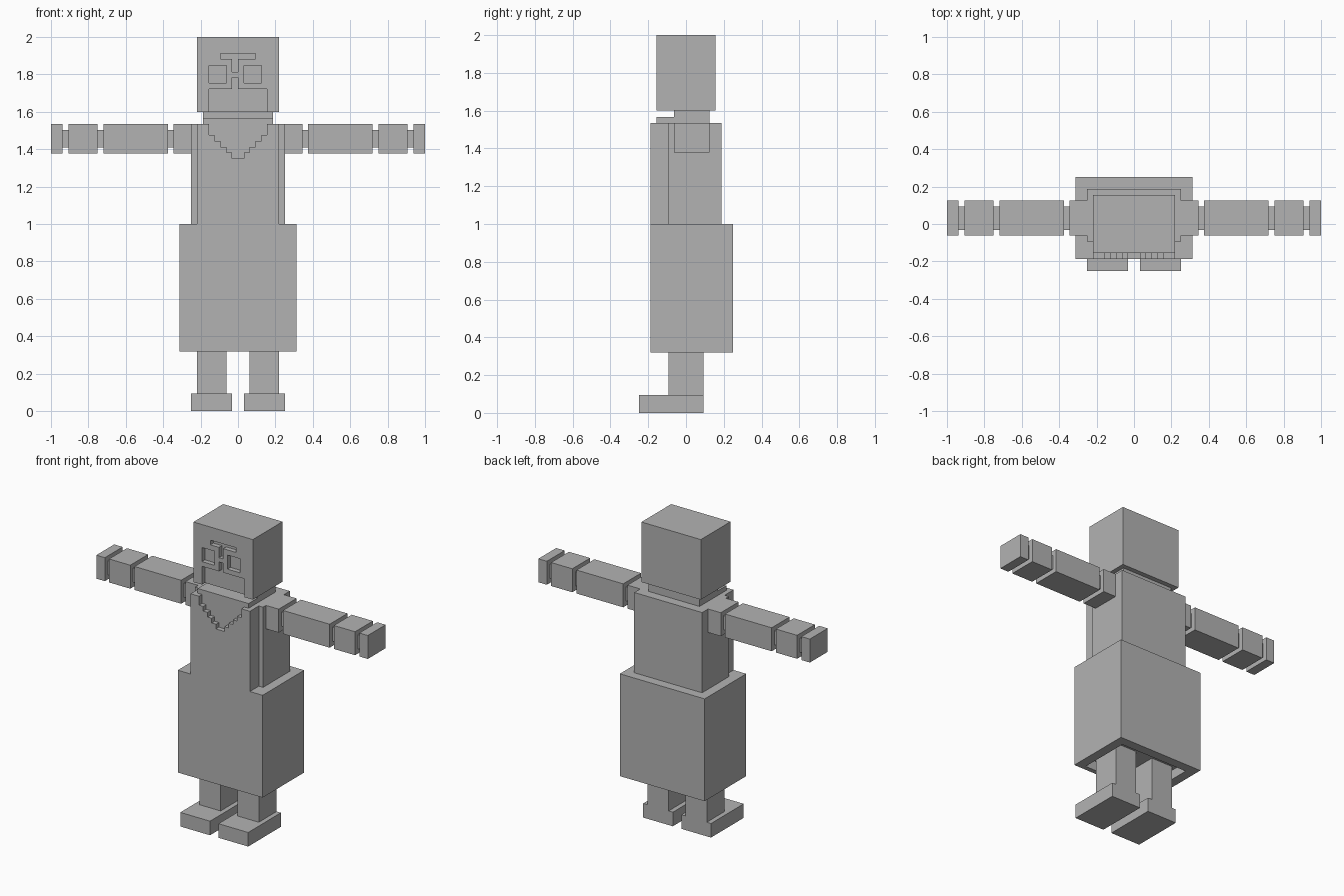
import bpy
import bmesh

if "Cube" in bpy.data.objects:
    bpy.data.objects.remove(bpy.data.objects["Cube"], do_unlink=True)

U = 1 / 32  # one block of the figure

stone = bpy.data.materials.new("plain_grey")
stone.use_nodes = True
GREY = (0.45, 0.45, 0.45, 1)
stone.diffuse_color = GREY
stone.node_tree.nodes["Principled BSDF"].inputs["Base Color"].default_value = GREY


def prism(name, outline, y0, y1):
    """Extrude an x-z outline, given in blocks, from y0 to y1."""
    bm = bmesh.new()
    face = bm.faces.new([bm.verts.new((x * U, y0 * U, z * U)) for x, z in outline])
    new = bmesh.ops.extrude_face_region(bm, geom=[face])["geom"]
    bmesh.ops.translate(bm, vec=(0, (y1 - y0) * U, 0),
                        verts=[v for v in new if isinstance(v, bmesh.types.BMVert)])
    bmesh.ops.recalc_face_normals(bm, faces=bm.faces)
    mesh = bpy.data.meshes.new(name)
    bm.to_mesh(mesh)
    bm.free()
    mesh.materials.append(stone)
    ob = bpy.data.objects.new(name, mesh)
    bpy.context.collection.objects.link(ob)
    return ob


def box(name, x, y, z):
    return prism(name, [(x[0], z[0]), (x[1], z[0]), (x[1], z[1]), (x[0], z[1])], *y)


def carve(ob, cutter):
    """Subtract the cutter, then discard it."""
    cutter.hide_render = True
    mod = ob.modifiers.new("carve", "BOOLEAN")
    mod.operation = "DIFFERENCE"
    mod.solver = "EXACT"
    mod.object = cutter
    bpy.context.view_layer.objects.active = ob
    bpy.ops.object.modifier_apply(modifier=mod.name)
    bpy.data.objects.remove(cutter, do_unlink=True)


# Head with sunken brow, eyes and beard
head = box("head", (-7, 7), (-5, 5), (51.2, 64))
FACE = (-6, -4)
carve(head, prism("brow_cut", [(-3, 61.2), (-3, 60.2), (-1, 60.2), (-1, 58), (0, 58),
                               (0, 60.2), (3, 60.2), (3, 61.2)], *FACE))
for x in (-5, 1):
    carve(head, box("eye_cut", (x, x + 3), FACE, (56.1, 59.1)))
carve(head, prism("beard_cut", [(-5, 50), (5, 50), (5, 55.1), (0, 55.1), (0, 57.1),
                                (-1, 57.1), (-1, 55.1), (-5, 55.1)], *FACE))

# Neck and collar
box("neck", (-6, 6), (-2, 4), (49, 51.2))
box("collar", (-6, 6), (-5, -2), (49.1, 50.1))

# Torso with a stepped bib sunk into the front panel
box("torso", (-8, 8), (-3, 6), (32, 49.1))
panel = box("front_panel", (-7, 7), (-6, -3), (32, 49.1))
right_steps = [(5, 50)]
for i in range(5):
    right_steps += [(5 - i, 47.2 - i), (4 - i, 47.2 - i)]
right_steps = right_steps[:-1]
left_steps = [(-x, z) for x, z in reversed(right_steps)]
carve(panel, prism("bib_cut", right_steps + left_steps, -7, -5))

# Skirt, hollowed a little underneath
skirt = box("skirt", (-10, 10), (-6, 8), (10.2, 32))
carve(skirt, box("skirt_cut", (-8, 8), (-5, 6), (9, 12.2)))

# Arms, legs and feet on both sides
ARM_PARTS = [("shoulder", 8, 11, 0), ("shoulder_joint", 11, 12, 1),
             ("upper_arm", 12, 23, 0), ("elbow", 23, 24, 1),
             ("forearm", 24, 29, 0), ("wrist", 29, 30, 1), ("hand", 30, 32, 0)]
for side, s in (("left", 1), ("right", -1)):
    def span(a, b):
        return sorted((s * a, s * b))
    for name, a, b, inset in ARM_PARTS:
        box(side + "_" + name, span(a, b), (-2 + inset, 4 - inset),
            (44.1 + inset, 49.1 - inset))
    box(side + "_leg", span(2, 7), (-3, 3), (3, 12.2))
    box(side + "_foot", span(1, 8), (-8, 3), (0, 3))
